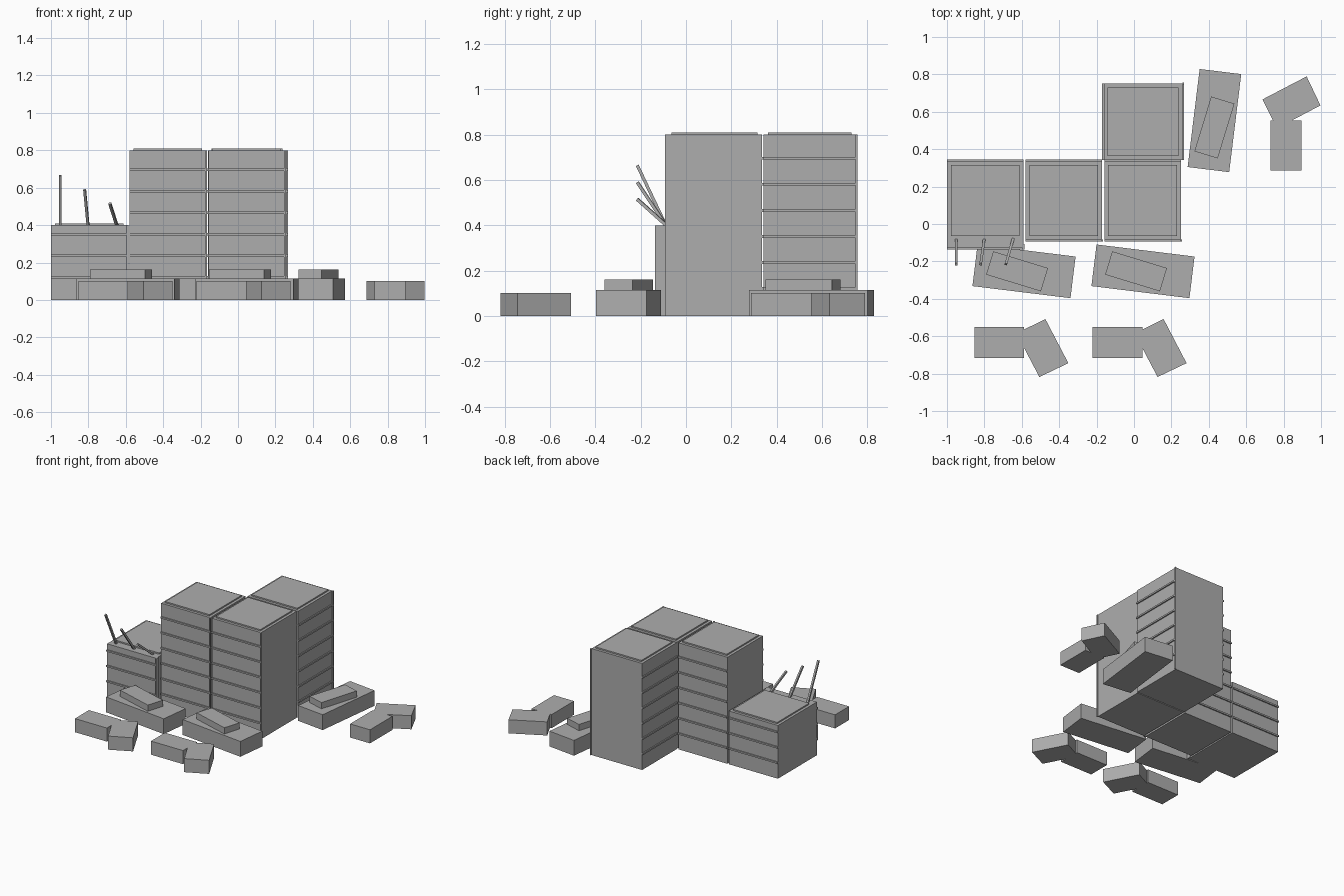
import bpy, bmesh, math
from mathutils import Matrix, Vector

default_cube = bpy.data.objects.get("Cube")
if default_cube:
    bpy.data.objects.remove(default_cube, do_unlink=True)

concrete = bpy.data.materials.new("concrete_grey")
concrete.use_nodes = True
GREY = (0.42, 0.42, 0.42, 1)
concrete.diffuse_color = GREY
concrete.node_tree.nodes["Principled BSDF"].inputs["Base Color"].default_value = GREY


def finish(bm, name):
    bmesh.ops.recalc_face_normals(bm, faces=bm.faces)
    mesh = bpy.data.meshes.new(name)
    bm.to_mesh(mesh)
    bm.free()
    mesh.materials.append(concrete)
    obj = bpy.data.objects.new(name, mesh)
    bpy.context.collection.objects.link(obj)
    return obj


def place(obj, x, y, degrees=0):
    obj.location = (x, y, 0)
    obj.rotation_euler.z = math.radians(degrees)
    return obj


def add_box(bm, low, high, spin=0):
    low, high = Vector(low), Vector(high)
    mat = (Matrix.Translation((low + high) / 2)
           @ Matrix.Rotation(math.radians(spin), 4, "Z")
           @ Matrix.Diagonal((high - low).to_4d()))
    bmesh.ops.create_cube(bm, size=1, matrix=mat)


def part(name, boxes, x, y, degrees=0):
    bm = bmesh.new()
    for args in boxes:
        add_box(bm, *args)
    return place(finish(bm, name), x, y, degrees)


# Towers: plain body, roof slab, ledges on two opposite sides, one corner post
W, D = 0.204, 0.21
STOREY, LEDGE, LIP = 0.115, 0.012, 0.009


def tower(name, x, y, degrees, height, floors, extend=0):
    front = -D - extend
    part(name + "_body", [((-W, front, 0), (W, D, height))], x, y, degrees)
    part(name + "_roof", [((-W + 0.02, -D + 0.02, height),
                           (W - 0.02, D - 0.02, height + 0.01))], x, y, degrees)
    ledges = []
    for i in range(1, floors):
        z = i * STOREY
        ledges.append(((-W, front - LIP, z), (W, front, z + LEDGE)))
        ledges.append(((-W, D, z), (W, D + LIP, z + LEDGE)))
    part(name + "_ledges", ledges, x, y, degrees)
    part(name + "_corner_post", [((W - 0.004, front - LIP, 0),
                                  (W + 0.006, front + extend / 2, height))], x, y, degrees)


tower("low_tower", -0.795, 0.126, 0, 0.4, 4, 0.044)
tower("middle_tower", -0.376, 0.126, 0, 0.8, 7)
tower("right_tower", 0.046, 0.126, 0, 0.8, 7)
tower("rear_tower", 0.049, 0.547, 90, 0.8, 7)

# Leaning poles on the low roof
for i, (foot, tip, foot_z, tip_z) in enumerate(
        [(-0.95, -0.95, 0.37, 0.665), (-0.8, -0.82, 0.38, 0.59), (-0.645, -0.685, 0.39, 0.515)]):
    a, b = Vector((foot, -0.075, foot_z)), Vector((tip, -0.215, tip_z))
    axis = b - a
    bm = bmesh.new()
    mat = (Matrix.Translation((a + b) / 2) @ axis.to_track_quat("Z", "Y").to_matrix().to_4x4()
           @ Matrix.Diagonal((0.014, 0.014, axis.length, 1)))
    bmesh.ops.create_cube(bm, size=1, matrix=mat)
    finish(bm, f"roof_pole_{i + 1}")

# Low blocks with a skewed upper step
for i, (x, y, turn) in enumerate([(-0.588, -0.253, -7), (0.048, -0.253, -7), (0.43, 0.553, 83)]):
    part(f"low_block_{i + 1}", [((-0.264, -0.112, 0), (0.264, 0.112, 0.115))], x, y, turn)
    shift = Matrix.Rotation(math.radians(turn + 7), 3, "Z") @ Vector((-0.037, 0, 0))
    part(f"upper_step_{i + 1}", [((-0.153, -0.065, 0.115), (0.153, 0.065, 0.162))],
         x + shift.x, y + shift.y, turn - 10)

# Bent blocks: one outline extruded upward
OUTLINE = [(-0.133, -0.083), (0.133, -0.083), (0.133, -0.03), (0.214, -0.184),
           (0.369, -0.11), (0.246, 0.126), (0.133, 0.07), (0.133, 0.083), (-0.133, 0.083)]
for i, (x, y, turn) in enumerate([(-0.72, -0.634, 0), (-0.088, -0.634, 0), (0.813, 0.42, 90)]):
    bm = bmesh.new()
    base = bm.faces.new([bm.verts.new((px, py, 0)) for px, py in OUTLINE])
    grown = bmesh.ops.extrude_face_region(bm, geom=[base], use_keep_orig=True)
    top = [v for v in grown["geom"] if isinstance(v, bmesh.types.BMVert)]
    bmesh.ops.translate(bm, verts=top, vec=(0, 0, 0.102))
    place(finish(bm, f"bent_block_{i + 1}"), x, y, turn)
